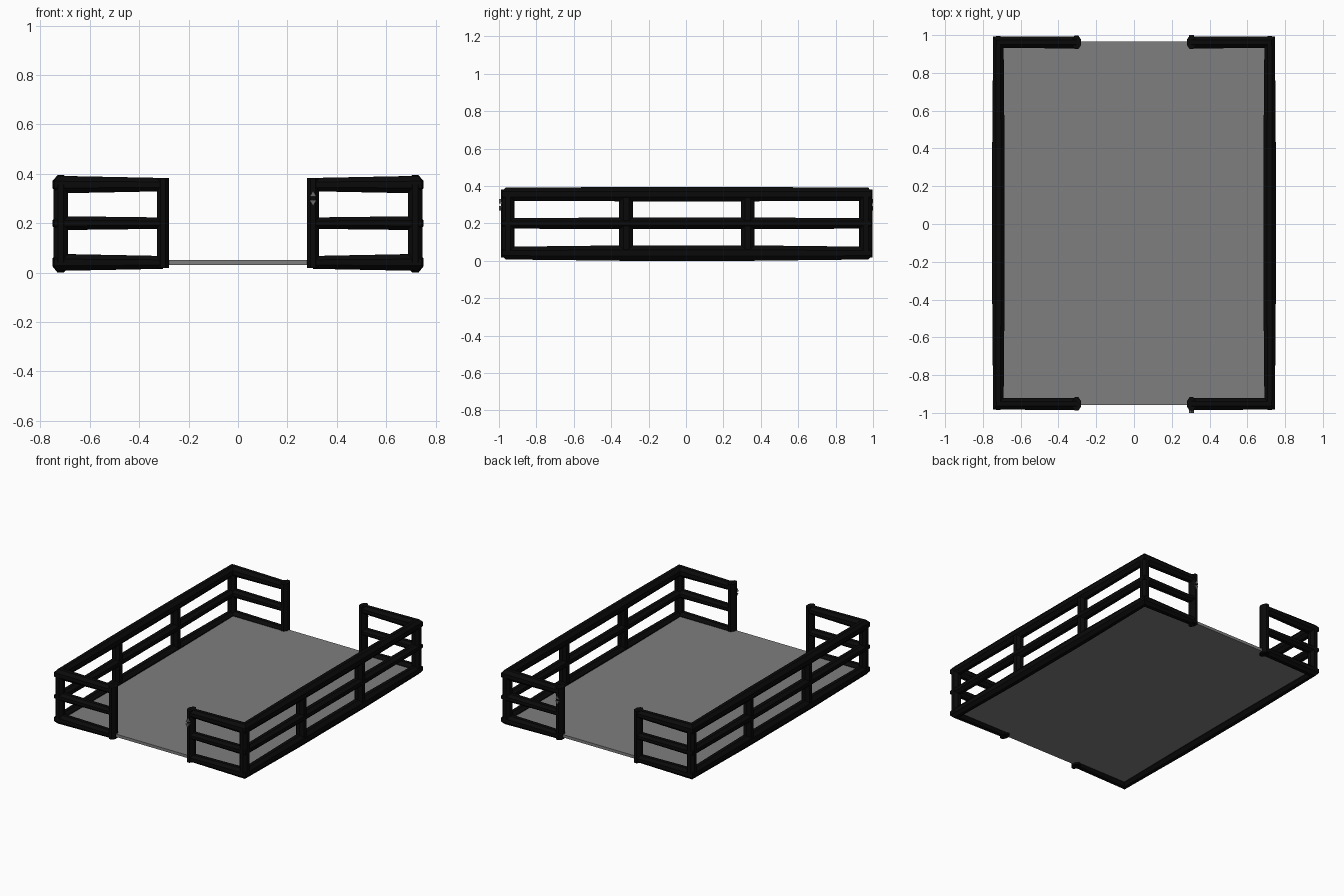
import bpy
import bmesh
from mathutils import Vector

cube = bpy.data.objects.get("Cube")
if cube:
    bpy.data.objects.remove(cube, do_unlink=True)


def material(name, value):
    mat = bpy.data.materials.new(name)
    mat.use_nodes = True
    colour = (value, value, value, 1)
    mat.diffuse_color = colour
    mat.node_tree.nodes["Principled BSDF"].inputs["Base Color"].default_value = colour
    return mat


BLACK = material("black paint", 0.003)
GREY = material("floor grey", 0.21)
LATCH = material("latch grey", 0.15)

SHIFT = 0.005          # the railing sits slightly towards the back
SIDE_X, END_Y, GATE_X = 0.718, 0.957, 0.304
TOP, MIDDLE, BOTTOM = 0.356, 0.2, 0.041
# Octagon with unit half-width
OCTAGON = [(1, .4), (.4, 1), (-.4, 1), (-1, .4), (-1, -.4), (-.4, -1), (.4, -1), (1, -.4)]


def finish(name, bm, mat):
    bmesh.ops.recalc_face_normals(bm, faces=bm.faces)
    mesh = bpy.data.meshes.new(name)
    bm.to_mesh(mesh)
    bm.free()
    mesh.materials.append(mat)
    obj = bpy.data.objects.new(name, mesh)
    bpy.context.collection.objects.link(obj)
    return obj


def loft(name, rings, mat):
    """Skin a row of octagons, each given by its centre and two half-axes."""
    bm = bmesh.new()
    loops = [[bm.verts.new(Vector(c) + Vector(a) * u + Vector(b) * v) for u, v in OCTAGON]
             for c, a, b in rings]
    for low, high in zip(loops, loops[1:]):
        for i in range(8):
            j = (i + 1) % 8
            bm.faces.new((low[i], low[j], high[j], high[i]))
    bm.faces.new(loops[0])
    bm.faces.new(loops[-1])
    return finish(name, bm, mat)


def post(name, x, y, rx, ry, low, high):
    rings = [((x, y + SHIFT, z), (rx, 0, 0), (0, ry, 0)) for z in (low, high)]
    return loft(name, rings, BLACK)


def rail(name, side, z, end_h, corner_h, bay_h):
    """One bar running round a whole side, mitred at both corners."""
    path = [  # x, y, outward direction, half width, half height
        (GATE_X, -END_Y, (0, -1), .032, end_h),
        (SIDE_X, -END_Y, (.9, -1), .031, corner_h),
        (SIDE_X, -.36, (1, 0), .033, bay_h),
        (SIDE_X, .36, (1, 0), .033, bay_h),
        (SIDE_X, END_Y, (.9, 1), .031, corner_h),
        (GATE_X, END_Y, (0, 1), .032, end_h)]
    rings = [((side * x, y + SHIFT, z), (side * d[0] * w, d[1] * w, 0), (0, 0, h))
             for x, y, d, w, h in path]
    return loft(name, rings, BLACK)


# Floor panel
bm = bmesh.new()
bmesh.ops.create_cube(bm, size=1)
bmesh.ops.scale(bm, vec=(1.44, 1.925, .02), verts=bm.verts)
bmesh.ops.translate(bm, vec=(0, SHIFT, .04), verts=bm.verts)
finish("floor", bm, GREY)

# Railings on both sides, each wrapping round to the gate openings
for side, label in ((1, "left"), (-1, "right")):
    rail(label + "_top_rail", side, TOP, .027, .035, .038)
    rail(label + "_middle_rail", side, MIDDLE, .023, .028, .031)
    rail(label + "_bottom_rail", side, BOTTOM, .026, .034, .041)
    for end, where in ((-1, "front"), (1, "back")):
        post(f"{label}_{where}_corner_post", side * SIDE_X, end * END_Y, .029, .032, BOTTOM, TOP)
        post(f"{label}_{where}_gate_post", side * GATE_X, end * END_Y, .024, .036, .018, .382)
        post(f"{label}_{where}_side_post", side * SIDE_X, end * .325, .03, .037, BOTTOM, TOP)

# Small double-pointed latches on the left gate posts
for end, where in ((-1, "front"), (1, "back")):
    bm = bmesh.new()
    for way in (-1, 1):
        outline = [(-.014, .007), (.014, .007), (0, .031)]
        near, far = [[bm.verts.new((GATE_X + x, end * y, .3 + way * z)) for x, z in outline]
                     for y in (.98, 1.0)]
        bm.faces.new(near)
        bm.faces.new(far)
        for i in range(3):
            j = (i + 1) % 3
            bm.faces.new((near[i], near[j], far[j], far[i]))
    finish(where + "_latch", bm, LATCH)
